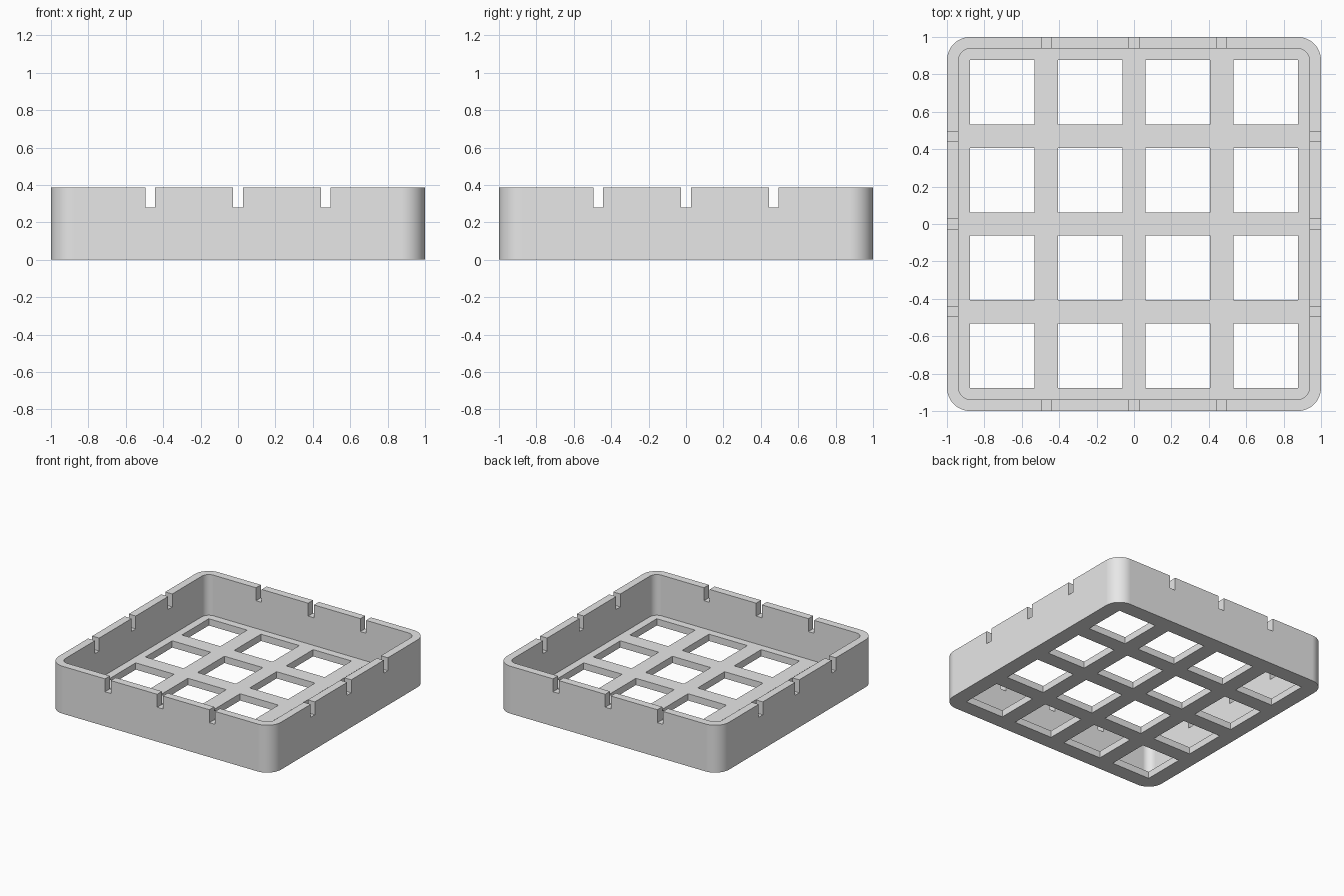
import bpy, bmesh, math
from mathutils import Matrix, Vector

default = bpy.data.objects.get("Cube")
if default:
    bpy.data.objects.remove(default, do_unlink=True)

HEIGHT = 0.385
WALL = 0.0625
FLOOR = 0.055
RADIUS = 0.125
PITCH = 0.469
HOLE = 0.345
NOTCH_WIDTH = 0.052
NOTCH_BOTTOM = 0.28


def add_object(name, bm):
    bmesh.ops.recalc_face_normals(bm, faces=bm.faces)
    mesh = bpy.data.meshes.new(name)
    bm.to_mesh(mesh)
    bm.free()
    obj = bpy.data.objects.new(name, mesh)
    bpy.context.collection.objects.link(obj)
    return obj


def rounded_block(name, half, radius, bottom, top, steps=16):
    """Square prism with rounded upright corners."""
    bm = bmesh.new()
    ring = []
    for corner in range(4):
        middle = math.pi * (corner / 2 + 0.25)
        cx = math.copysign(half - radius, math.cos(middle))
        cy = math.copysign(half - radius, math.sin(middle))
        for i in range(steps + 1):
            a = math.pi / 2 * (corner + i / steps)
            ring.append(bm.verts.new((cx + radius * math.cos(a),
                                      cy + radius * math.sin(a), bottom)))
    base = bm.faces.new(ring)
    extruded = bmesh.ops.extrude_face_region(bm, geom=[base], use_keep_orig=True)
    moved = [v for v in extruded["geom"] if isinstance(v, bmesh.types.BMVert)]
    bmesh.ops.translate(bm, verts=moved, vec=(0, 0, top - bottom))
    return add_object(name, bm)


def boxes(name, items):
    """Several boxes, each given by its centre and size, in one mesh."""
    bm = bmesh.new()
    for centre, size in items:
        matrix = Matrix.Translation(centre) @ Matrix.Diagonal(Vector(size).to_4d())
        bmesh.ops.create_cube(bm, size=1, matrix=matrix)
    return add_object(name, bm)


def cut(target, cutter):
    cutter.hide_render = True
    mod = target.modifiers.new("cut", "BOOLEAN")
    mod.operation = "DIFFERENCE"
    mod.solver = "EXACT"
    mod.object = cutter
    bpy.context.view_layer.objects.active = target
    bpy.ops.object.modifier_apply(modifier=mod.name)
    bpy.data.objects.remove(cutter, do_unlink=True)


# Tray body with a hollow inside
tray = rounded_block("tray", 1, RADIUS, 0, HEIGHT)
cut(tray, rounded_block("cavity", 1 - WALL, RADIUS - WALL, FLOOR, HEIGHT + 0.2))

# Four by four square openings in the floor
steps = [(i - 1.5) * PITCH for i in range(4)]
cut(tray, boxes("floor_openings",
                [((x, y, 0), (HOLE, HOLE, 0.3)) for x in steps for y in steps]))

# Three slots in the rim of every wall
slot_height = 0.3
z = NOTCH_BOTTOM + slot_height / 2
slots = []
for along in (-PITCH, 0, PITCH):
    for side in (-1, 1):
        slots.append(((along, side, z), (NOTCH_WIDTH, 0.3, slot_height)))
        slots.append(((side, along, z), (0.3, NOTCH_WIDTH, slot_height)))
cut(tray, boxes("rim_slots", slots))

# Plain grey material
grey = bpy.data.materials.new("plain grey")
grey.use_nodes = True
colour = (0.8, 0.8, 0.8, 1)
grey.diffuse_color = colour
grey.node_tree.nodes["Principled BSDF"].inputs["Base Color"].default_value = colour
tray.data.materials.clear()
tray.data.materials.append(grey)
for face in tray.data.polygons:
    face.material_index = 0

# Smooth corners, crisp edges
bpy.ops.object.select_all(action="DESELECT")
tray.select_set(True)
bpy.context.view_layer.objects.active = tray
bpy.ops.object.shade_smooth_by_angle(angle=math.radians(30))
weighted = tray.modifiers.new("flat walls", "WEIGHTED_NORMAL")
weighted.keep_sharp = True
